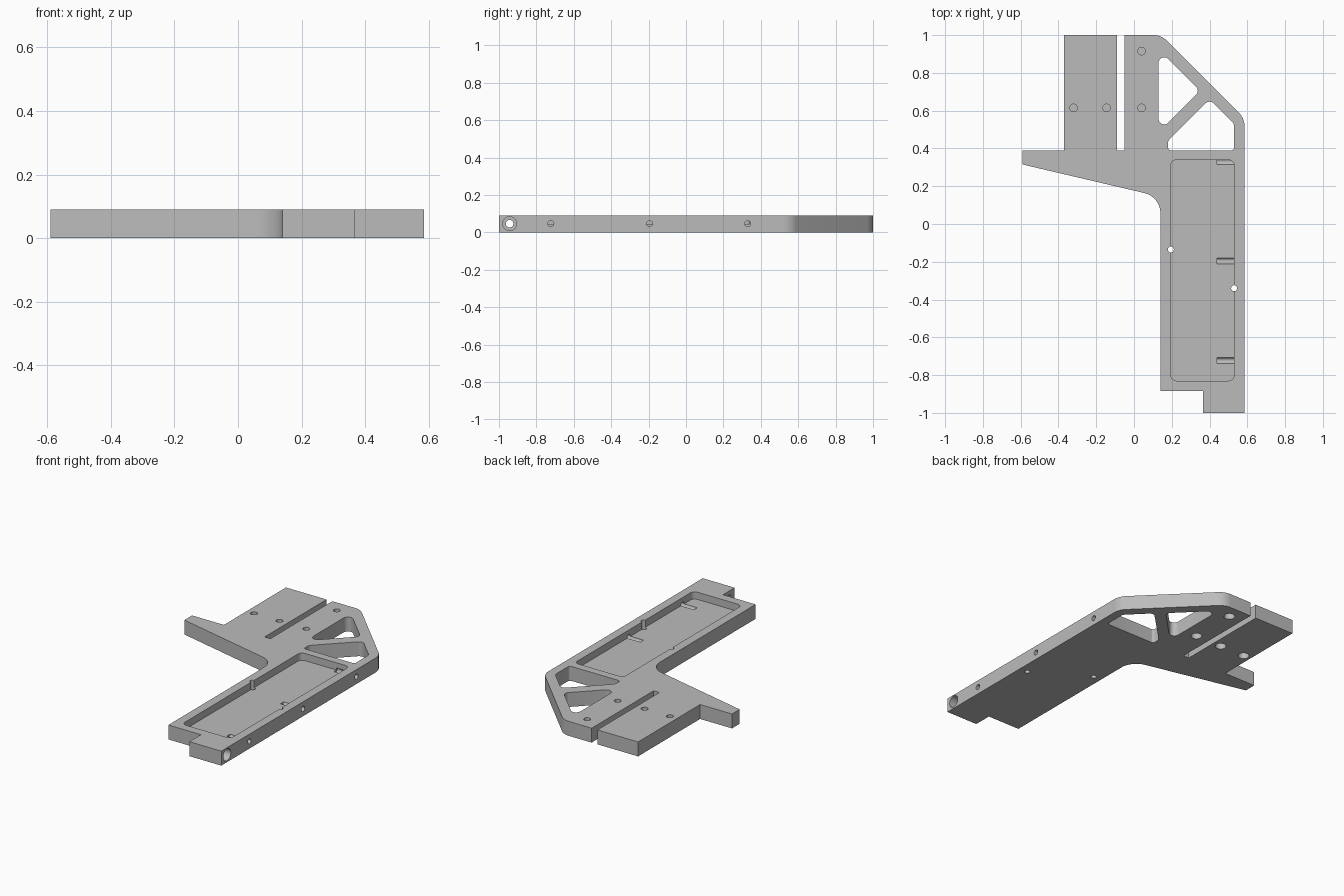
import bpy, bmesh, math
from mathutils import Vector, Matrix

if "Cube" in bpy.data.objects:
    bpy.data.objects.remove(bpy.data.objects["Cube"], do_unlink=True)

THICK = 0.09
MID = 0.046
FLOOR = 0.045

# One plain grey material
grey = bpy.data.materials.new("plain grey")
grey.use_nodes = True
COLOUR = (0.5, 0.5, 0.5, 1)
grey.diffuse_color = COLOUR
grey.node_tree.nodes["Principled BSDF"].inputs["Base Color"].default_value = COLOUR


def make_object(name, bm):
    bmesh.ops.recalc_face_normals(bm, faces=bm.faces)
    mesh = bpy.data.meshes.new(name)
    bm.to_mesh(mesh)
    bm.free()
    mesh.materials.append(grey)
    ob = bpy.data.objects.new(name, mesh)
    bpy.context.collection.objects.link(ob)
    return ob


def rounded(corners, steps=8):
    """Corners are (x, y) or (x, y, fillet radius)."""
    pts = []
    for i, c in enumerate(corners):
        p = Vector(c[:2])
        if len(c) == 2:
            pts.append(p)
            continue
        a = (Vector(corners[i - 1][:2]) - p).normalized()
        b = (Vector(corners[(i + 1) % len(corners)][:2]) - p).normalized()
        half = a.angle(b) / 2
        centre = p + (a + b).normalized() * (c[2] / math.sin(half))
        start = p + a * (c[2] / math.tan(half)) - centre
        end = p + b * (c[2] / math.tan(half)) - centre
        sweep = start.angle(end)
        for k in range(steps + 1):
            t = k / steps
            pts.append(centre + (start * math.sin((1 - t) * sweep)
                                 + end * math.sin(t * sweep)) / math.sin(sweep))
    return pts


def prism(name, corners, z0, z1):
    bm = bmesh.new()
    face = bm.faces.new([bm.verts.new((p.x, p.y, z0)) for p in rounded(corners)])
    out = bmesh.ops.extrude_face_region(bm, geom=[face])
    top = [v for v in out["geom"] if isinstance(v, bmesh.types.BMVert)]
    bmesh.ops.translate(bm, verts=top, vec=(0, 0, z1 - z0))
    return make_object(name, bm)


def rod(name, radius, start, end):
    a, b = Vector(start), Vector(end)
    bm = bmesh.new()
    turn = (b - a).to_track_quat("Z", "Y").to_matrix().to_4x4()
    bmesh.ops.create_cone(bm, cap_ends=True, segments=32, radius1=radius, radius2=radius,
                          depth=(b - a).length,
                          matrix=Matrix.Translation((a + b) / 2) @ turn)
    return make_object(name, bm)


# Main plate outline with its slot, wing and stepped tab
plate = prism("bracket_plate", [
    (0.365, -1), (0.585, -1), (0.585, 0.56, 0.1), (0.145, 1, 0.1),
    (-0.05, 1), (-0.05, 0.39), (-0.09, 0.39), (-0.09, 1),
    (-0.37, 1), (-0.37, 0.39), (-0.59, 0.39), (-0.59, 0.315),
    (0.14, 0.144, 0.11), (0.14, -0.885), (0.365, -0.885)], 0, THICK)

cutters = []

# Triangular lightening windows
cutters.append(prism("upper_window", [
    (0.13, 0.925, 0.03), (0.13, 0.485, 0.03), (0.35, 0.705, 0.03)], -0.1, 0.2))
cutters.append(prism("lower_window", [
    (0.18, 0.39, 0.015), (0.53, 0.39, 0.015), (0.53, 0.53, 0.03),
    (0.4, 0.66, 0.03), (0.18, 0.44, 0.03)], -0.1, 0.2))

# Long shallow pocket
cutters.append(prism("pocket", [
    (0.195, -0.83, 0.03), (0.53, -0.83, 0.03),
    (0.53, 0.34, 0.03), (0.195, 0.34, 0.03)], FLOOR, 0.2))

# Side screw holes that run on as grooves in the pocket floor
for y in (-0.723, -0.195, 0.33):
    cutters.append(rod("side_hole", 0.016, (0.44, y, MID), (0.7, y, MID)))

# Vertical holes on the pocket edges
for x, y in ((0.195, -0.135), (0.53, -0.34)):
    cutters.append(rod("edge_hole", 0.016, (x, y, -0.1), (x, y, 0.2)))

# Blind mounting holes above, wider bores below, thin web between
for x, y in ((-0.32, 0.615), (-0.145, 0.615), (0.04, 0.615), (0.04, 0.915)):
    cutters.append(rod("mount_hole", 0.02, (x, y, 0.05), (x, y, 0.2)))
    cutters.append(rod("mount_bore", 0.032, (x, y, -0.1), (x, y, 0.044)))

# Counterbored cross hole through the tab
cutters.append(rod("tab_hole", 0.02, (0.2, -0.943, MID), (0.7, -0.943, MID)))
cutters.append(rod("tab_bore", 0.037, (0.48, -0.943, MID), (0.7, -0.943, MID)))

# Cut everything, then drop the cutters
for cutter in cutters:
    cutter.hide_render = True
    mod = plate.modifiers.new("cut", "BOOLEAN")
    mod.operation = "DIFFERENCE"
    mod.solver = "EXACT"
    mod.object = cutter
bpy.context.view_layer.update()
result = bpy.data.meshes.new_from_object(
    plate.evaluated_get(bpy.context.evaluated_depsgraph_get()))
plate.modifiers.clear()
plate.data = result
for cutter in cutters:
    bpy.data.objects.remove(cutter, do_unlink=True)

bpy.ops.object.select_all(action="DESELECT")
plate.select_set(True)
bpy.context.view_layer.objects.active = plate
bpy.ops.object.shade_smooth_by_angle(angle=math.radians(30))
